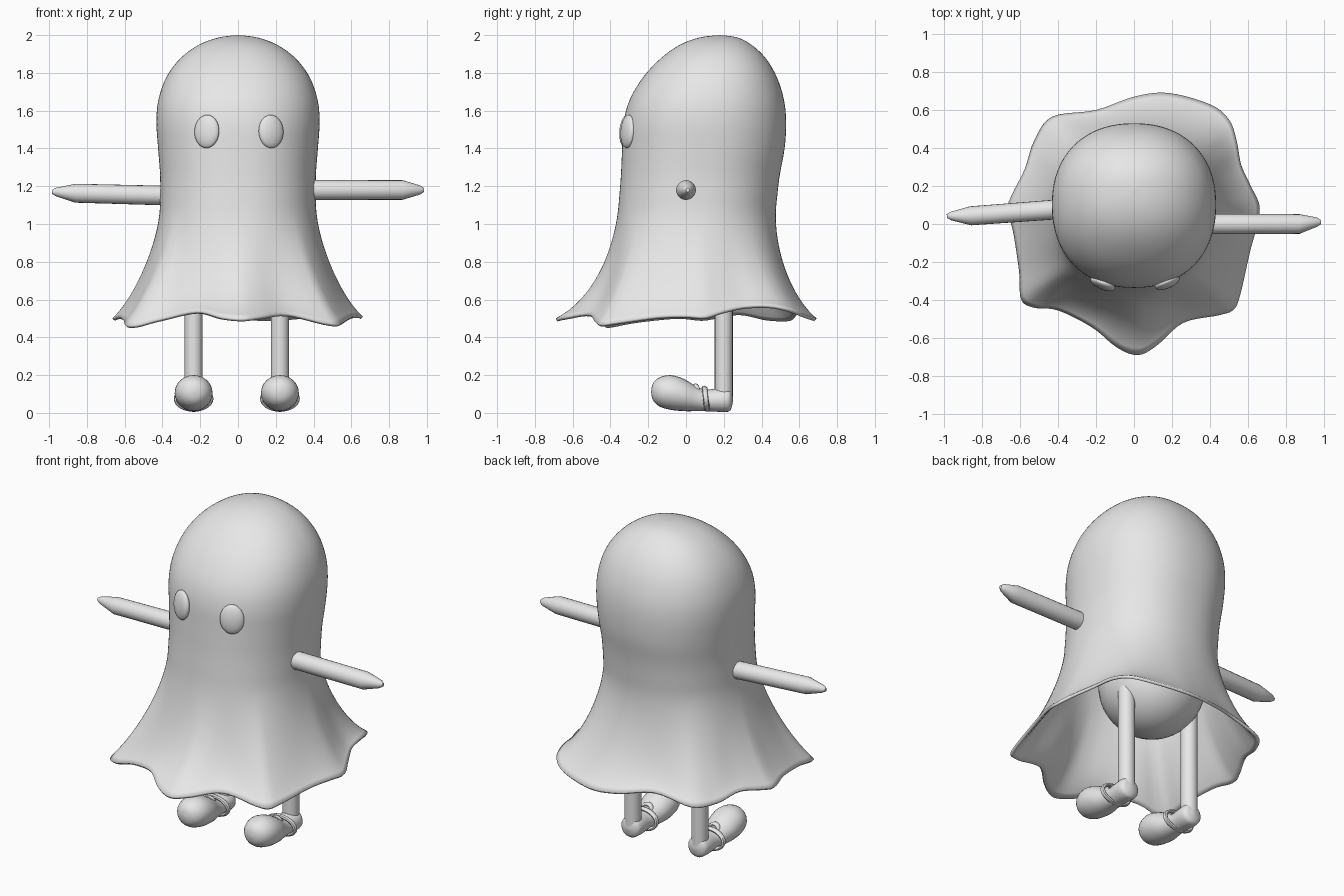
import bpy, bmesh, math
from mathutils import Vector

if "Cube" in bpy.data.objects:
    bpy.data.objects.remove(bpy.data.objects["Cube"], do_unlink=True)

grey = bpy.data.materials.new("plain_grey")
grey.use_nodes = True
grey.diffuse_color = (0.8, 0.8, 0.8, 1)
grey.node_tree.nodes["Principled BSDF"].inputs["Base Color"].default_value = (0.8, 0.8, 0.8, 1)


def spline(points, steps, closed=False):
    """Smooth curve through points of any dimension."""
    n = len(points)
    pick = (lambda i: points[i % n]) if closed else (lambda i: points[min(max(i, 0), n - 1)])
    out = []
    for i in range(n if closed else n - 1):
        a, b, c, d = (pick(i + k) for k in (-1, 0, 1, 2))
        for s in range(steps):
            t = s / steps
            out.append([q + t * ((r - p) + t * ((2 * p - 5 * q + 4 * r - w)
                        + t * (3 * q - p - 3 * r + w))) / 2
                        for p, q, r, w in zip(a, b, c, d)])
    if not closed:
        out.append(list(points[-1]))
    return out


def loft(name, rings, cap=False):
    """Skin a list of closed rings into a smooth object."""
    bm = bmesh.new()
    rows = [[bm.verts.new(p) for p in ring] for ring in rings]
    n = len(rows[0])
    for a, b in zip(rows, rows[1:]):
        for i in range(n):
            j = (i + 1) % n
            bm.faces.new((a[i], a[j], b[j], b[i]))
    if cap:
        bm.faces.new(rows[0])
        bm.faces.new(rows[-1])
    bmesh.ops.remove_doubles(bm, verts=bm.verts, dist=0.0004)
    bmesh.ops.recalc_face_normals(bm, faces=bm.faces)
    mesh = bpy.data.meshes.new(name)
    bm.to_mesh(mesh)
    bm.free()
    obj = bpy.data.objects.new(name, mesh)
    bpy.context.collection.objects.link(obj)
    finish(obj)
    return obj


def finish(obj):
    obj.data.materials.clear()
    obj.data.materials.append(grey)
    bpy.ops.object.select_all(action='DESELECT')
    obj.select_set(True)
    bpy.context.view_layer.objects.active = obj
    bpy.ops.object.shade_smooth_by_angle(angle=math.radians(40))


def rod(name, stations, sides=20):
    """Round rod through (point, radius) stations, square to its overall axis."""
    axis = (Vector(stations[-1][0]) - Vector(stations[0][0])).normalized()
    turn = axis.to_track_quat('Z', 'Y')
    loft(name, [[Vector(p) + turn @ Vector((r * math.cos(a), r * math.sin(a), 0))
                 for a in (math.tau * k / sides for k in range(sides))]
                for p, r in stations], cap=True)


def body_point(a, z, half, front, back):
    """Point on a slightly squared oval at angle a."""
    c, s = math.cos(a), math.sin(a)
    r = (abs(c) ** 2.22 + abs(s) ** 2.22) ** (-1 / 2.22)
    return Vector((half * r * c, (front + back) / 2 + (back - front) / 2 * r * s, z))


# Sheet: crown and torso as (height, half width, front, back)
torso = [(2, 0, .18, .18), (1.988, .1, .075, .27), (1.95, .205, -.03, .345),
         (1.88, .302, -.13, .42), (1.78, .378, -.225, .48), (1.66, .421, -.297, .518),
         (1.54, .432, -.33, .53), (1.4, .423, -.338, .522), (1.25, .412, -.345, .495),
         (1.1, .413, -.357, .478)]
# Wavy hem, counterclockwise from the left side
hem = [(.66, .1, .51), (.615, .2, .54), (.565, .31, .565), (.54, .44, .57), (.5, .55, .55),
       (.4, .63, .52), (.18, .69, .5), (0, .67, .51), (-.2, .6, .54), (-.43, .565, .5),
       (-.525, .44, .5), (-.575, .29, .53), (-.64, .16, .51), (-.665, .08, .5),
       (-.635, -.05, .51), (-.605, -.25, .49), (-.595, -.395, .465), (-.53, -.44, .465),
       (-.4, -.455, .5), (-.22, -.545, .54), (-.09, -.65, .51),
       (.02, -.69, .5), (.12, -.64, .51), (.26, -.52, .525), (.45, -.48, .48),
       (.525, -.45, .47), (.56, -.37, .48), (.61, -.15, .51), (.65, 0, .515)]
edge = [Vector(p) for p in spline(hem, 5, closed=True)]
angles = [math.atan2(p.y - .06, p.x) for p in edge]
rings = [[body_point(a, *row) for a in angles] for row in spline(torso, 4)]
above, waist = rings[-2:]
for step in range(1, 19):
    t = step / 18
    u = 1 - t
    ring = []
    for prev, top, low, a in zip(above, waist, edge, angles):
        drop = top + (top - prev) * (.18 / (prev.z - top.z))
        flare = top.lerp(low, .3 + .2 * math.cos(a) ** 2 + .1 * math.sin(2 * a) ** 2)
        flare.z = .62
        ring.append(top * u ** 3 + drop * (3 * t * u * u) + flare * (3 * t * t * u) + low * t ** 3)
    rings.append(ring)
sheet = loft("sheet", rings)
shell = sheet.modifiers.new("cloth_thickness", 'SOLIDIFY')
shell.thickness = .018
shell.offset = -1

# Round inner body under the sheet
R = .3
dome = [(R * math.sin(k * math.pi / 24), .84 - R * math.cos(k * math.pi / 24)) for k in range(25)]
loft("inner_body", [[(r * math.cos(a), .155 + r * math.sin(a), z)
                     for a in (math.tau * k / 40 for k in range(40))]
                    for r, z in dome])

# Eyes
for side, x, y in (("right", -.165, -.314), ("left", .175, -.308)):
    bpy.ops.mesh.primitive_uv_sphere_add(segments=32, ring_count=16, radius=1, location=(x, y, 1.49))
    eye = bpy.context.object
    eye.name = side + "_eye"
    eye.scale = (.07, .03, .088)
    eye.rotation_euler = (math.radians(-4), 0, math.copysign(math.radians(23), x))
    finish(eye)

# Arms with pointed ends
rod("left_arm", [((.36, 0, 1.18), .053), ((.87, 0, 1.18), .052),
                 ((.965, .01, 1.18), .024), ((.985, .01, 1.18), .01)])
rod("right_arm", [((-.36, .08, 1.15), .052), ((-.86, .043, 1.163), .05),
                  ((-.965, .042, 1.17), .022), ((-.985, .042, 1.17), .01)])

# Shoe sections as (y, centre height, half width, half height)
shoe = [(-.185, .112, 0, 0), (-.175, .112, .045, .045), (-.14, .111, .083, .077),
        (-.08, .108, .1, .092), (-.01, .094, .095, .085), (.05, .076, .075, .067),
        (.1, .066, .062, .057), (.15, .067, .064, .06), (.2, .068, .066, .063),
        (.235, .068, .054, .055), (.25, .068, 0, 0)]


def strap(name, x, y, z, width, height, lean):
    """Thin closed band around a shoe."""
    band = []
    for k in range(33):
        a = math.tau * k / 32
        out = Vector((math.cos(a), -lean * math.sin(a), math.sin(a)))
        mid = Vector((x + width * out.x, y + height * out.y, z + height * out.z))
        band.append([mid + out * (.011 * math.cos(b)) + Vector((0, .015 * math.sin(b), 0))
                     for b in (math.tau * j / 8 for j in range(8))])
    loft(name, band)


# Legs, shoes and straps
for side, x in (("right", -.235), ("left", .222)):
    rod(side + "_leg", [((x, .2, .07), .048), ((x, .2, .75), .048)])
    loft(side + "_shoe", [[(x + w * math.cos(a), y, z + h * math.sin(a))
                           for a in (math.tau * k / 24 for k in range(24))]
                          for y, z, w, h in spline(shoe, 3)])
    strap(side + "_ankle_strap", x, .105, .075, .094, .058, .12)
    strap(side + "_instep_loop", x, .062, .115, .03, .03, .3)
